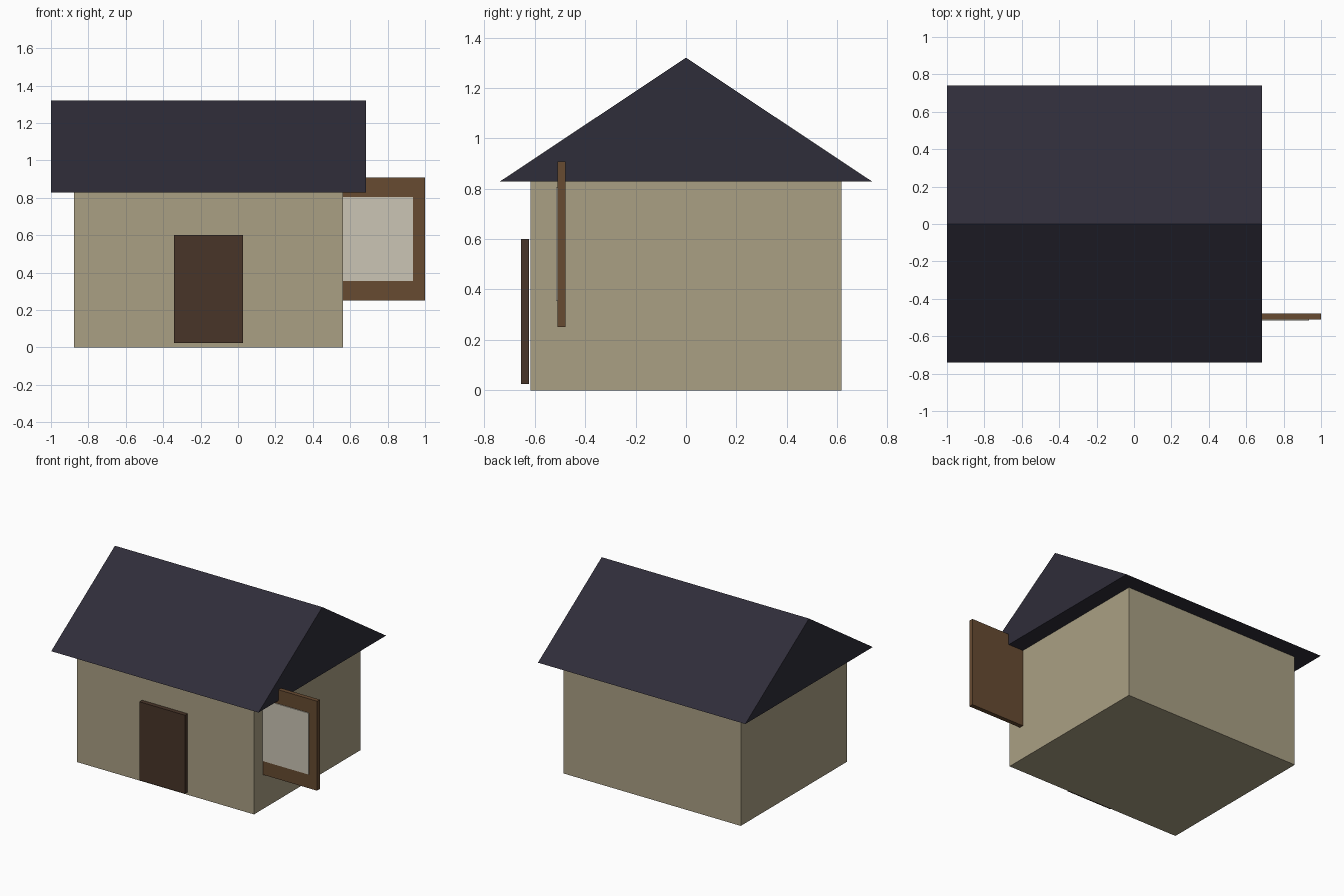
import bpy, bmesh

if "Cube" in bpy.data.objects:
    bpy.data.objects.remove(bpy.data.objects["Cube"])


def finish(name, bm, color):
    bmesh.ops.recalc_face_normals(bm, faces=bm.faces[:])
    mesh = bpy.data.meshes.new(name)
    bm.to_mesh(mesh)
    bm.free()
    mat = bpy.data.materials.new(name + "_color")
    mat.diffuse_color = (*color, 1)
    mat.use_nodes = True
    mat.node_tree.nodes["Principled BSDF"].inputs["Base Color"].default_value = mat.diffuse_color
    mesh.materials.append(mat)
    obj = bpy.data.objects.new(name, mesh)
    bpy.context.collection.objects.link(obj)
    return obj


def box(name, x, y, z, color):
    """Box given its (min, max) extent on each axis."""
    bm = bmesh.new()
    bmesh.ops.create_cube(bm, size=1)
    for v in bm.verts:
        v.co = [a + (b - a) * (c + 0.5) for (a, b), c in zip((x, y, z), v.co)]
    return finish(name, bm, color)


def prism(name, x, profile, color):
    """Extrude a (y, z) profile along x."""
    bm = bmesh.new()
    face = bm.faces.new([bm.verts.new((x[0], y, z)) for y, z in profile])
    out = bmesh.ops.extrude_face_region(bm, geom=[face], use_keep_orig=True)
    verts = [g for g in out["geom"] if isinstance(g, bmesh.types.BMVert)]
    bmesh.ops.translate(bm, verts=verts, vec=(x[1] - x[0], 0, 0))
    return finish(name, bm, color)


# House body and gabled roof
box("walls", (-0.877, 0.562), (-0.617, 0.617), (0, 0.828), (0.40, 0.35, 0.23))
prism("roof", (-1.0, 0.685), [(-0.74, 0.828), (0.74, 0.828), (0, 1.32)],
      (0.028, 0.026, 0.041))

# Door standing just proud of the front wall
box("door", (-0.342, 0.028), (-0.655, -0.624), (0.024, 0.6), (0.065, 0.035, 0.022))

# Window panel running into the right wall, pane on its front
box("window_frame", (0.38, 1.0), (-0.511, -0.479), (0.251, 0.908), (0.135, 0.07, 0.031))
box("window_pane", (0.445, 0.935), (-0.517, -0.5), (0.354, 0.805), (0.60, 0.56, 0.46))
